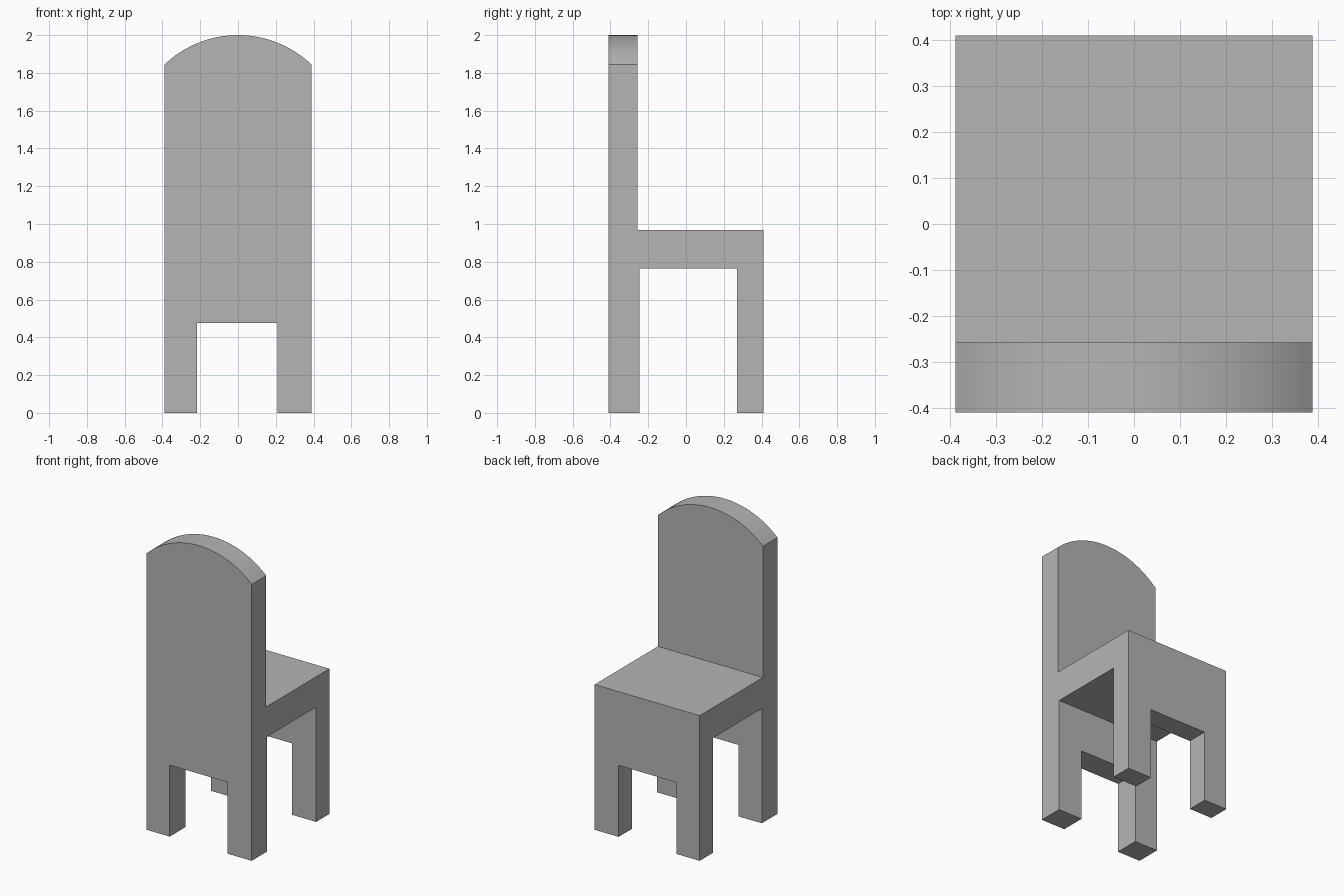
import bpy, bmesh, math
from mathutils import Vector

cube = bpy.data.objects.get("Cube")
if cube:
    bpy.data.objects.remove(cube, do_unlink=True)

HALF_W, HALF_D = 0.388, 0.41
TOP, SHOULDER = 2.0, 1.845

grey = bpy.data.materials.new("plain grey")
grey.use_nodes = True
grey.diffuse_color = (0.46, 0.46, 0.46, 1)
grey.node_tree.nodes["Principled BSDF"].inputs["Base Color"].default_value = grey.diffuse_color


def prism(name, outline, to_3d, along):
    """Extrude a flat outline into a closed solid."""
    bm = bmesh.new()
    face = bm.faces.new([bm.verts.new(to_3d(a, b)) for a, b in outline])
    ext = bmesh.ops.extrude_face_region(bm, geom=[face], use_keep_orig=True)
    moved = [v for v in ext["geom"] if isinstance(v, bmesh.types.BMVert)]
    bmesh.ops.translate(bm, verts=moved, vec=along)
    bmesh.ops.recalc_face_normals(bm, faces=bm.faces)
    mesh = bpy.data.meshes.new(name)
    bm.to_mesh(mesh)
    bm.free()
    mesh.materials.append(grey)
    obj = bpy.data.objects.new(name, mesh)
    bpy.context.collection.objects.link(obj)
    return obj


# Front outline: two legs, straight sides and an arched top
rise = TOP - SHOULDER
radius = (HALF_W ** 2 + rise ** 2) / (2 * rise)
sweep = math.asin(HALF_W / radius)
STEPS = 32
arch = []
for i in range(STEPS + 1):
    a = sweep * (1 - 2 * i / STEPS)
    arch.append((radius * math.sin(a), TOP - radius + radius * math.cos(a)))
front = [(-HALF_W, 0), (-0.217, 0), (-0.217, 0.477), (0.21, 0.477), (0.21, 0), (HALF_W, 0)] + arch
chair = prism("chair", front, lambda x, z: Vector((x, -1, z)), Vector((0, 2, 0)))

# Side outline: tall back, seat and the gap between the legs
side = [(-HALF_D, -0.2), (-0.246, -0.2), (-0.246, 0.765), (0.27, 0.765), (0.27, -0.2),
        (HALF_D, -0.2), (HALF_D, 0.969), (-0.257, 0.969), (-0.257, 2.2), (-HALF_D, 2.2)]
cutter = prism("side_cutter", side, lambda y, z: Vector((-1, y, z)), Vector((2, 0, 0)))
cutter.hide_render = True

# Keep only what both outlines share
mod = chair.modifiers.new("side_shape", "BOOLEAN")
mod.operation = "INTERSECT"
mod.solver = "EXACT"
mod.object = cutter
bpy.ops.object.select_all(action="DESELECT")
chair.select_set(True)
bpy.context.view_layer.objects.active = chair
bpy.ops.object.modifier_apply(modifier=mod.name)
bpy.data.objects.remove(cutter, do_unlink=True)

# Smooth the arch, keep the corners sharp
bpy.ops.object.shade_smooth_by_angle(angle=math.radians(30))
